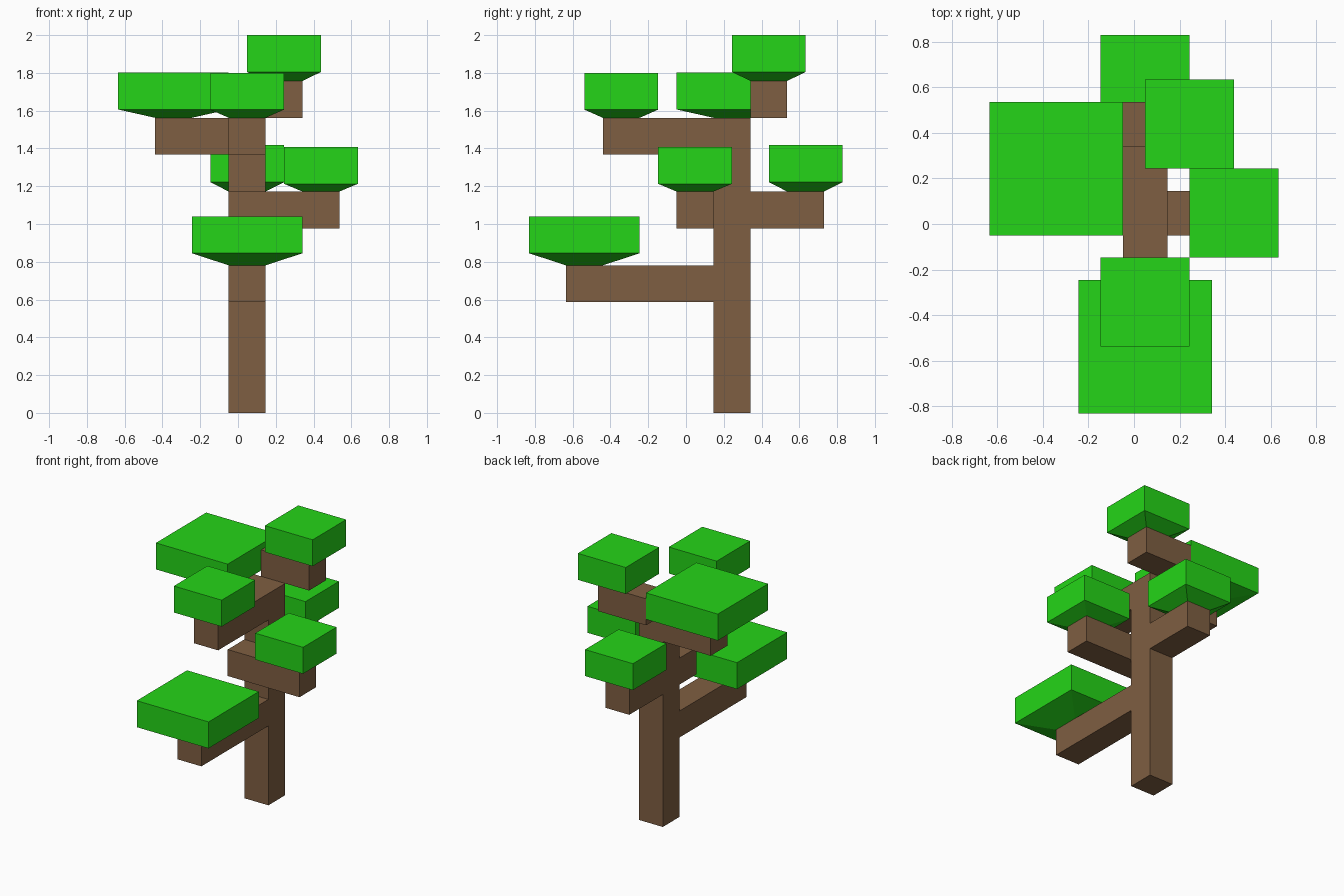
import bpy, bmesh

if "Cube" in bpy.data.objects:
    bpy.data.objects.remove(bpy.data.objects["Cube"])

U = 0.1953            # grid unit: the trunk is one unit square
TX, TY = 0.0485, 0.243  # trunk centre


def material(name, rgb):
    m = bpy.data.materials.new(name)
    m.diffuse_color = (*rgb, 1)
    m.use_nodes = True
    m.node_tree.nodes["Principled BSDF"].inputs["Base Color"].default_value = m.diffuse_color
    return m


bark = material("bark_brown", (0.212, 0.114, 0.054))
leaf = material("leaf_green", (0.018, 0.665, 0.009))


def loft(name, rings, mat):
    """Solid through stacked rectangles (x0, x1, y0, y1, z)."""
    bm = bmesh.new()
    loops = [[bm.verts.new(p) for p in ((a, c, z), (b, c, z), (b, d, z), (a, d, z))]
             for a, b, c, d, z in rings]
    bm.faces.new(loops[0][::-1])
    bm.faces.new(loops[-1])
    for lo, hi in zip(loops, loops[1:]):
        for i in range(4):
            j = (i + 1) % 4
            bm.faces.new((lo[i], lo[j], hi[j], hi[i]))
    me = bpy.data.meshes.new(name)
    bm.to_mesh(me)
    bm.free()
    me.materials.append(mat)
    bpy.context.collection.objects.link(bpy.data.objects.new(name, me))


def wood(name, x, y, z):
    """Box spanning inclusive grid cells, counted from the trunk cell."""
    r = (TX + (x[0] - .5) * U, TX + (x[1] + .5) * U,
         TY + (y[0] - .5) * U, TY + (y[1] + .5) * U)
    loft(name, [(*r, z[0] * U), (*r, z[1] * U)], bark)


def foliage(name, x, y, z, width, taper):
    """Leaf slab on a branch tip, with a sloped underside."""
    cx, cy, z0 = TX + x * U, TY + y * U, z * U
    ring = lambda w, h: (cx - w * U / 2, cx + w * U / 2, cy - w * U / 2, cy + w * U / 2, h)
    loft(name, [ring(1, z0), ring(width, z0 + taper), ring(width, z0 + taper + U)], leaf)


# trunk and branches
wood("trunk", (0, 0), (0, 0), (0, 8))
wood("low_front_branch", (0, 0), (-4, -1), (3, 4))
wood("right_branch", (0, 2), (-1, -1), (5, 6))
wood("back_branch", (0, 0), (1, 2), (5, 6))
wood("high_front_branch", (0, 0), (-3, -1), (7, 8))
wood("left_branch", (-2, -1), (0, 0), (7, 8))
wood("top_branch", (0, 1), (1, 1), (8, 9))

# foliage on each branch tip
foliage("low_front_foliage", 0, -4, 4, 3, 0.064)
foliage("right_foliage", 2, -1, 6, 2, 0.041)
foliage("back_foliage", 0, 2, 6, 2, 0.05)
foliage("high_front_foliage", 0, -3, 8, 2, 0.043)
foliage("left_foliage", -2, 0, 8, 3, 0.044)
foliage("top_foliage", 1, 1, 9, 2, 0.047)
